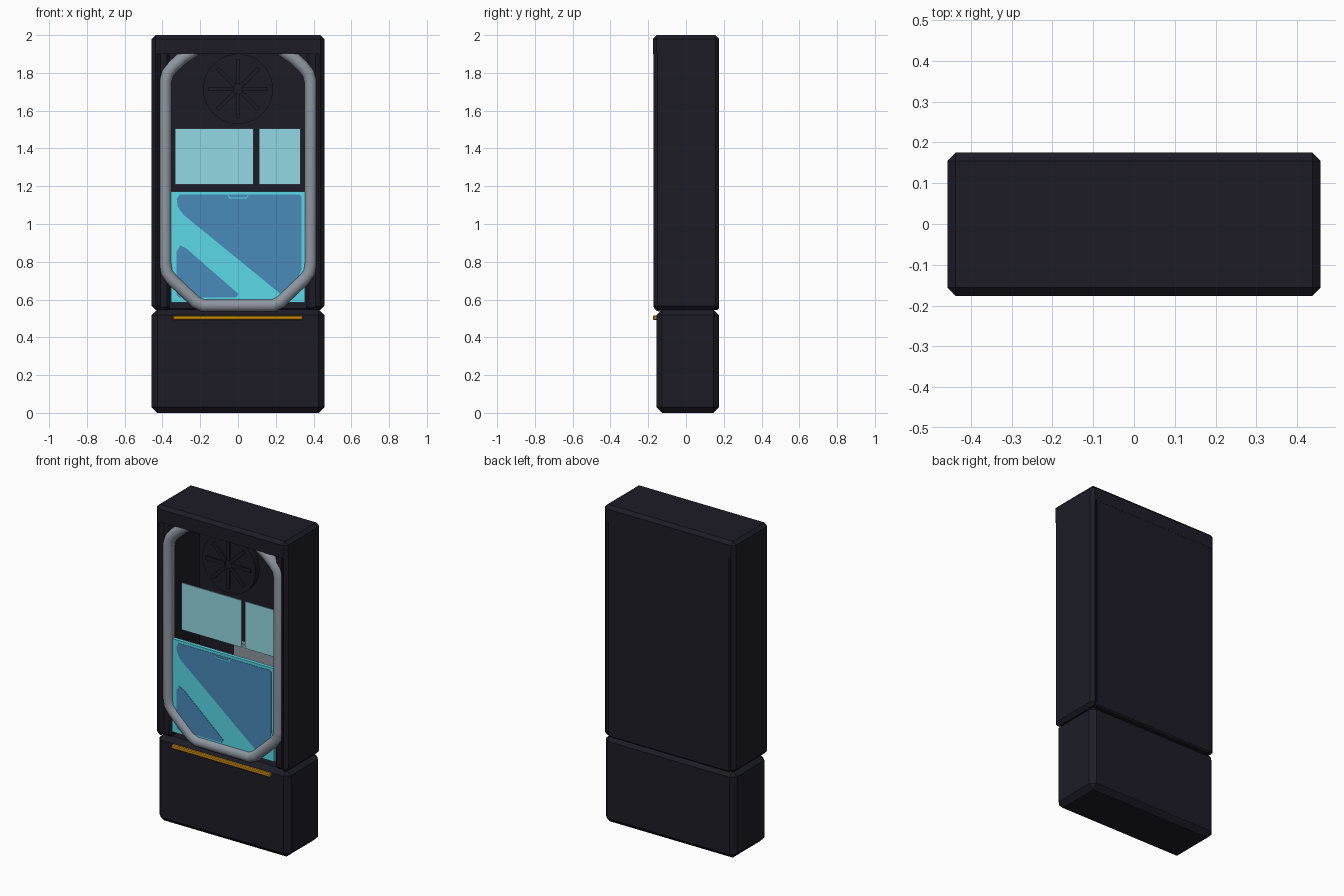
import bpy, bmesh, math
from mathutils import Matrix

if "Cube" in bpy.data.objects:
    bpy.data.objects.remove(bpy.data.objects["Cube"])


def mat(name, rgb):
    m = bpy.data.materials.new(name)
    lin = [((c / 255 + 0.055) / 1.055) ** 2.4 if c > 10 else c / 255 / 12.92 for c in rgb]
    m.diffuse_color = (*lin, 1)
    m.use_nodes = True
    m.node_tree.nodes["Principled BSDF"].inputs["Base Color"].default_value = m.diffuse_color
    return m


DARK = mat("dark_casing", (29, 28, 39))
GREY = mat("grey_metal", (143, 150, 160))
CYAN = mat("cyan_frame", (90, 217, 232))
PALE = mat("pale_glass", (146, 216, 226))
BLUE = mat("blue_glass", (72, 139, 185))
GOLD = mat("gold_trim", (204, 142, 12))


def finish(name, bm, material):
    bmesh.ops.recalc_face_normals(bm, faces=bm.faces[:])
    me = bpy.data.meshes.new(name)
    bm.to_mesh(me)
    bm.free()
    me.materials.append(material)
    ob = bpy.data.objects.new(name, me)
    bpy.context.collection.objects.link(ob)
    return ob


def box(name, x, y, z, material, chamfer=0, square_bottom=False):
    bm = bmesh.new()
    bmesh.ops.create_cube(bm, size=1)
    for v in bm.verts:
        v.co = [lo if c < 0 else hi for c, (lo, hi) in zip(v.co, (x, y, z))]
    if chamfer:
        edges = [e for e in bm.edges
                 if not (square_bottom and all(v.co.z < z[0] + 1e-5 for v in e.verts))]
        bmesh.ops.bevel(bm, geom=edges, offset=chamfer, segments=1, affect='EDGES')
    return finish(name, bm, material)


def plate(name, pts, y0, y1, material):
    # flat outline in the front plane, extruded from y0 back to y1
    bm = bmesh.new()
    f = bm.faces.new([bm.verts.new((px, y0, pz)) for px, pz in pts])
    r = bmesh.ops.extrude_face_region(bm, geom=[f])
    for v in r["geom"]:
        if isinstance(v, bmesh.types.BMVert):
            v.co.y = y1
    return finish(name, bm, material)


# Casing: base, cap, stepped side pillars and back wall around a deep recess
box("base", (-.457, .457), (-.157, .175), (0, .547), DARK, .03)
box("cap", (-.457, .457), (-.176, .175), (1.9, 2), DARK, .02, True)
for side, s in (("left", -1), ("right", 1)):
    inner = sorted((s * .36, s * .44))
    outer = sorted((s * .41, s * .457))
    box(side + "_pillar", inner, (-.15, .16), (.545, 1.93), DARK, .015)
    box(side + "_pillar_lip", outer, (-.172, .175), (.545, 1.96), DARK, .02)
box("back_wall", (-.425, .425), (.13, .174), (.545, 1.95), DARK, .008)

# Inner equipment box glimpsed behind the door
box("inner_panel", (-.1, .345), (.1, .131), (.62, 1.13), GREY)

# Rounded guard rail: its upper ends run into the cap
half = [(.225, 1.925), (.29, 1.882), (.345, 1.832), (.372, 1.80), (.385, 1.755),
        (.385, .79), (.378, .745), (.355, .712), (.225, .588), (.185, .569)]
path = [(-x, z) for x, z in half] + [(x, z) for x, z in reversed(half)]
cu = bpy.data.curves.new("guard_rail", 'CURVE')
cu.dimensions = '3D'
cu.bevel_depth = .034
cu.bevel_resolution = 4
cu.use_fill_caps = True
sp = cu.splines.new('POLY')
sp.points.add(len(path) - 1)
for p, (x, z) in zip(sp.points, path):
    p.co = (x, -.139, z, 1)
rail = bpy.data.objects.new("guard_rail", cu)
bpy.context.collection.objects.link(rail)
cu.materials.append(GREY)
bpy.context.view_layer.objects.active = rail
rail.select_set(True)
bpy.ops.object.convert(target='MESH')
bpy.ops.object.shade_smooth_by_angle(angle=math.radians(40))

# Door with blue glass leaving a diagonal cyan streak
box("door", (-.356, .356), (-.148, -.125), (.585, 1.172), CYAN)
plate("door_glass_upper", [(-.31, 1.155), (.325, 1.155), (.336, 1.145), (.336, .76), (.32, .72),
                           (.26, .61), (.225, .63), (-.29, 1.05), (-.318, 1.09), (-.325, 1.13)],
      -.15, -.147, BLUE)
plate("door_glass_lower", [(-.325, .625), (-.31, .61), (-.01, .61), (.002, .63), (-.275, .872),
                           (-.305, .886), (-.325, .855)], -.15, -.147, BLUE)
plate("door_handle", [(-.055, 1.15), (-.045, 1.134), (.045, 1.134), (.055, 1.15),
                      (.049, 1.15), (.041, 1.14), (-.041, 1.14), (-.049, 1.15)],
      -.152, -.149, CYAN)

# Upper display panes
box("wide_display", (-.333, .083), (-.085, -.079), (1.21, 1.506), PALE)
box("narrow_display", (.11, .332), (-.085, -.079), (1.21, 1.506), PALE)

# Round vent with eight radial bars
bm = bmesh.new()
bmesh.ops.create_cone(bm, cap_ends=True, segments=40, radius1=.185, radius2=.185, depth=.04,
                      matrix=Matrix.Translation((0, -.07, 1.715)) @ Matrix.Rotation(math.pi / 2, 4, 'X'))
vent = finish("vent_disc", bm, DARK)
bm = bmesh.new()
for i in range(8):
    m = (Matrix.Translation((0, -.094, 1.715)) @ Matrix.Rotation(i * math.pi / 4, 4, 'Y')
         @ Matrix.Translation((.09, 0, 0)) @ Matrix.Diagonal((.13, .014, .022, 1)))
    bmesh.ops.create_cube(bm, size=1, matrix=m)
finish("vent_bars", bm, DARK)

# Gold strip under the rail
box("gold_strip", (-.345, .345), (-.175, -.15), (.492, .516), GOLD, .005)
